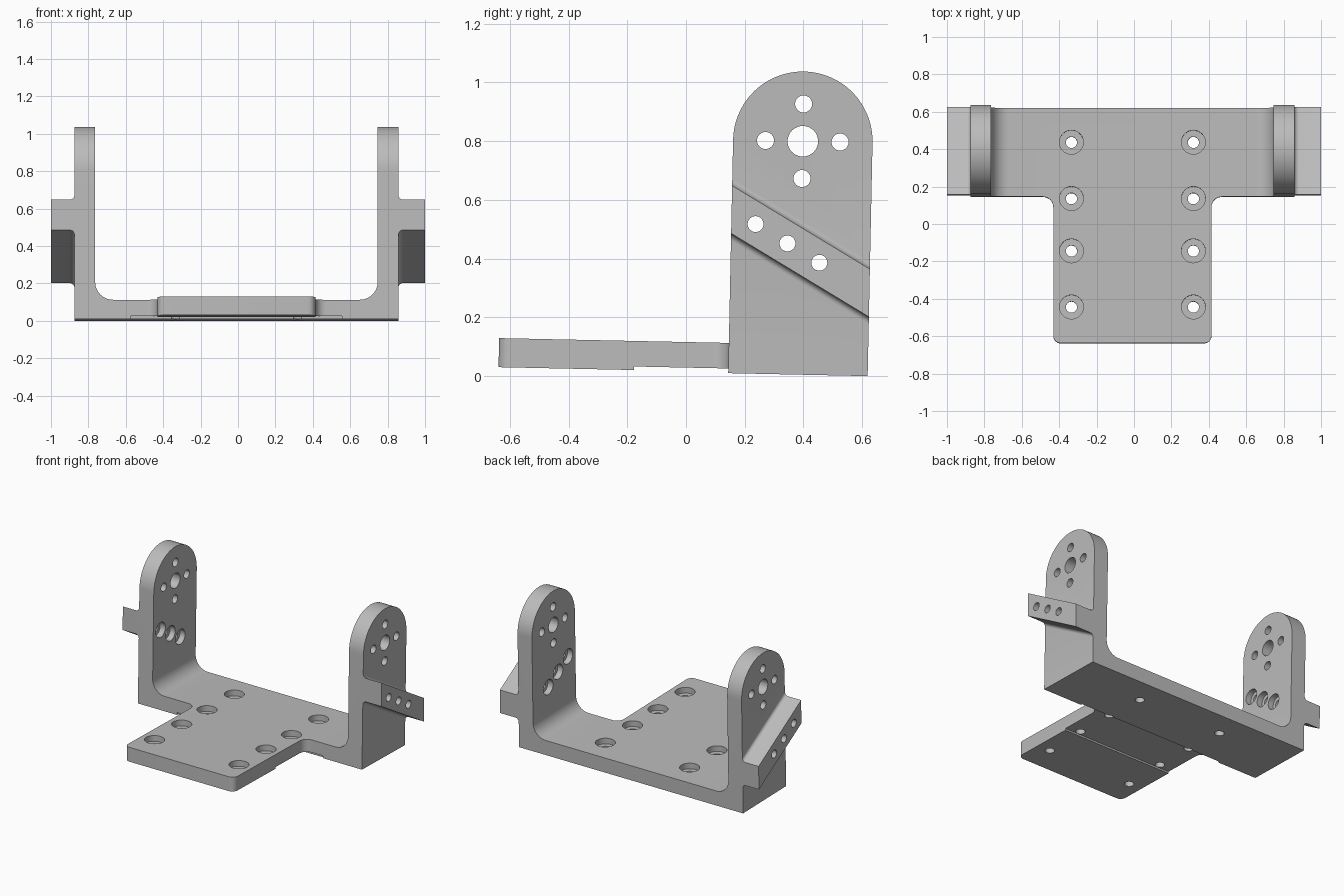
import bpy, bmesh
from math import radians, sin, cos, tan, pi
from mathutils import Vector, Matrix

cube = bpy.data.objects.get("Cube")
if cube:
    bpy.data.objects.remove(cube, do_unlink=True)

grey = bpy.data.materials.new("machined grey")
grey.use_nodes = True
tone = (0.5, 0.5, 0.5, 1)
grey.diffuse_color = tone
grey.node_tree.nodes["Principled BSDF"].inputs["Base Color"].default_value = tone

MID = -0.0085                 # mid plane of the bracket
BACK, FRONT = 0.6185, 0.1435  # depth of the upright block
BASE, TOP = 0.013, 0.116      # bottom and top of the floor
PIVOT = Vector((0, 0.381, 0.808))
ARCH = (BACK - FRONT) / 2


def arc(cx, cy, r, start, end, n=12):
    """Points on an arc, angles in degrees."""
    angles = [radians(start + (end - start) * i / n) for i in range(n + 1)]
    return [(cx + r * cos(a), cy + r * sin(a)) for a in angles]


def prism(name, points, along):
    """Close the polygon of 3D points and sweep it along a vector."""
    bm = bmesh.new()
    face = bm.faces.new([bm.verts.new(p) for p in points])
    swept = bmesh.ops.extrude_face_region(bm, geom=[face])["geom"]
    verts = [g for g in swept if isinstance(g, bmesh.types.BMVert)]
    bmesh.ops.translate(bm, verts=verts, vec=along)
    bmesh.ops.recalc_face_normals(bm, faces=bm.faces)
    mesh = bpy.data.meshes.new(name)
    bm.to_mesh(mesh)
    bm.free()
    mesh.materials.append(grey)
    obj = bpy.data.objects.new(name, mesh)
    bpy.context.collection.objects.link(obj)
    return obj


def drill(center, radius, axis, length):
    """Round cutter starting at center and running along x or z."""
    ring = arc(0, 0, radius, 0, 360, 40)[:-1]
    c = Vector(center)
    if axis == "x":
        return prism("drill", [c + Vector((0, a, b)) for a, b in ring], (length, 0, 0))
    return prism("drill", [c + Vector((a, b, 0)) for a, b in ring], (0, 0, length))


def combine(target, tool, operation):
    mod = target.modifiers.new("combine", 'BOOLEAN')
    mod.operation, mod.solver, mod.object = operation, 'EXACT', tool
    bpy.context.view_layer.objects.active = target
    bpy.ops.object.modifier_apply(modifier=mod.name)
    bpy.data.objects.remove(tool, do_unlink=True)


# U-shaped cradle with rounded inside corners
outer, inner, fillet, tall = 0.866, 0.755, 0.095, 1.2
half = [(outer, BASE), (outer, tall), (inner, tall)]
half += arc(inner - fillet, TOP + fillet, fillet, 0, -90)
section = half + [(-x, z) for x, z in reversed(half)]
bracket = prism("bracket", [(MID + x, 0.05, z) for x, z in section], (0, 0.7, 0))

# Sloping side flanges, blended into the walls
slope, blend = tan(radians(30)), 0.025
for side, tip in ((1, 1.0), (-1, -1.0)):
    wall = outer + blend
    reach = abs(tip - MID)
    low, high = 0.489, 0.652
    flange = [(reach, low), (reach, high)]
    flange += arc(wall, high + blend, blend, 270, 180, 8)
    flange += [(outer - 0.04, high + blend), (outer - 0.04, low - blend)]
    flange += arc(wall, low - blend, blend, 180, 90, 8)
    lift = slope * (FRONT - 0.05)
    points = [(MID + side * x, 0.05, z + lift) for x, z in flange]
    combine(bracket, prism("flange", points, (0, 0.7, -0.7 * slope)), 'UNION')

# Arched side outline trims walls and flanges together
outline = [(FRONT, -0.1)] + list(reversed(arc(PIVOT.y, PIVOT.z, ARCH, 0, 180, 48))) + [(BACK, -0.1)]
combine(bracket, prism("outline", [(-1.1, y, z) for y, z in outline], (2.2, 0, 0)), 'INTERSECT')

# Front plate with rounded corners, flared where it meets the cradle
wide, nose, corner, flare = 0.423, -0.639, 0.04, 0.055
edge = arc(wide - corner, nose + corner, corner, -90, 0, 8)
edge += arc(wide + flare, FRONT - flare, flare, 180, 90, 8)
edge += [(wide + flare, FRONT + 0.1)]
shape = edge + [(-x, y) for x, y in reversed(edge)]
plate = prism("plate", [(MID + x, y, 0.017) for x, y in shape], (0, 0, TOP - 0.017))
combine(bracket, plate, 'UNION')

# Shallow channel under the plate
channel = [(-0.565, -0.178), (0.565, -0.178), (0.565, 0.155), (-0.565, 0.155)]
combine(bracket, prism("channel", [(MID + x, y, -0.1) for x, y in channel], (0, 0, 0.129)), 'DIFFERENCE')

# Counterbored floor holes
for x in (-0.326, 0.326):
    for y in (0.435, 0.134, -0.146, -0.446):
        combine(bracket, drill((MID + x, y, -0.1), 0.03, "z", 0.4), 'DIFFERENCE')
        combine(bracket, drill((MID + x, y, TOP - 0.04), 0.064, "z", 0.1), 'DIFFERENCE')

# Pivot hole and its four neighbours, through both walls
start = Vector((-1.2, 0, 0))
combine(bracket, drill(PIVOT + start, 0.052, "x", 2.4), 'DIFFERENCE')
for i in range(4):
    offset = Vector((0, cos(i * pi / 2), sin(i * pi / 2))) * 0.127
    combine(bracket, drill(PIVOT + offset + start, 0.029, "x", 2.4), 'DIFFERENCE')

# Flange holes, counterbored from inside the cradle
for i in (-1, 0, 1):
    y, z = 0.336 + i * 0.11, 0.459 - i * 0.11 * slope
    combine(bracket, drill((-1.2, y, z), 0.027, "x", 2.4), 'DIFFERENCE')
    reach = inner + 0.04
    combine(bracket, drill((MID - reach, y, z), 0.052, "x", 2 * reach), 'DIFFERENCE')

# Slight backward tilt of the whole bracket
bracket.data.transform(Matrix.Rotation(radians(-1.2), 4, 'X'))
lowest = min(v.co.z for v in bracket.data.vertices)
bracket.data.transform(Matrix.Translation((0, 0, -lowest)))

bpy.ops.object.select_all(action='DESELECT')
bracket.select_set(True)
bpy.context.view_layer.objects.active = bracket
bpy.ops.object.shade_smooth_by_angle(angle=radians(30))
